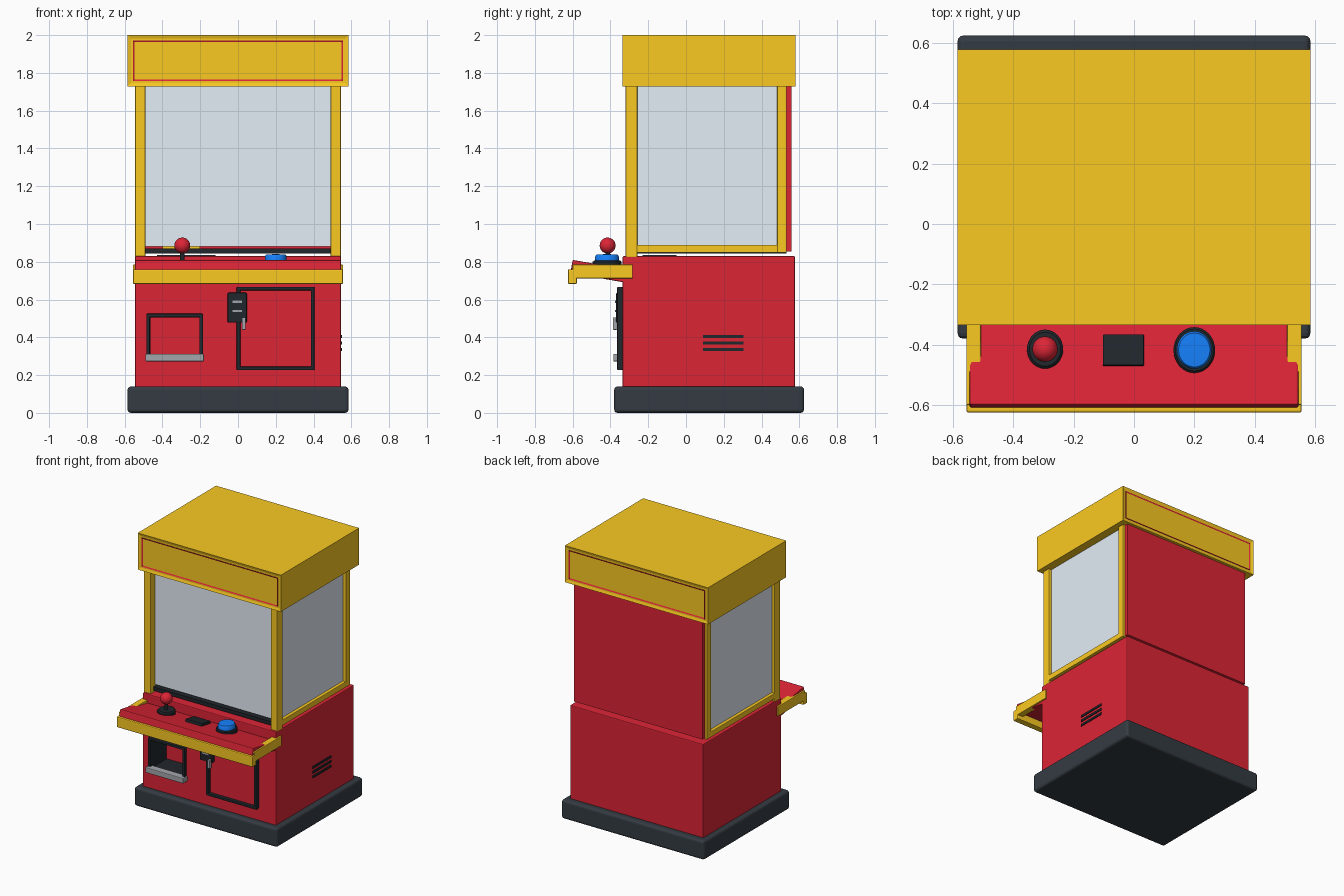
import bpy, bmesh, math

if "Cube" in bpy.data.objects:
    bpy.data.objects.remove(bpy.data.objects["Cube"])


def material(name, rgb):
    m = bpy.data.materials.new(name)
    m.diffuse_color = (*rgb, 1)
    m.use_nodes = True
    m.node_tree.nodes["Principled BSDF"].inputs["Base Color"].default_value = m.diffuse_color
    return m


RED = material("red", (0.72, 0.018, 0.036))
YELLOW = material("yellow", (0.96, 0.59, 0.016))
DARK = material("dark", (0.015, 0.02, 0.025))
SLATE = material("slate", (0.034, 0.044, 0.055))
BLUE = material("blue", (0.008, 0.22, 0.98))
CHROME = material("chrome", (0.36, 0.38, 0.41))
GLASS = material("glass", (0.78, 0.86, 0.93))


def finish(name, bm, mat, bevel=0, segments=2):
    bmesh.ops.recalc_face_normals(bm, faces=bm.faces)
    me = bpy.data.meshes.new(name)
    bm.to_mesh(me)
    bm.free()
    ob = bpy.data.objects.new(name, me)
    bpy.context.collection.objects.link(ob)
    me.materials.append(mat)
    if bevel:
        mod = ob.modifiers.new("bevel", 'BEVEL')
        mod.width, mod.segments = bevel, segments
    return ob


def box(name, x, y, z, mat, bevel=0, segments=2, inset=0, depth=0):
    """Box from (min, max) ranges; inset recesses the front and back faces."""
    bm = bmesh.new()
    bmesh.ops.create_cube(bm, size=1)
    for v in bm.verts:
        for i, r in enumerate((x, y, z)):
            v.co[i] = r[0] if v.co[i] < 0 else r[1]
    if inset:
        bm.normal_update()
        ends = [f for f in bm.faces if abs(f.normal.y) > .9]
        bmesh.ops.inset_individual(bm, faces=ends, thickness=inset)
        for f in ends:
            bmesh.ops.translate(bm, verts=f.verts, vec=(0, -math.copysign(depth, f.normal.y), 0))
    return finish(name, bm, mat, bevel, segments)


def lathe(name, centre, profile, mat, stretch=1.0, steps=32):
    """Spin an (r, z) profile around a vertical axis."""
    bm = bmesh.new()
    vs = [bm.verts.new((r, 0, z)) for r, z in profile]
    edges = [bm.edges.new(p) for p in zip(vs, vs[1:])]
    bmesh.ops.spin(bm, geom=vs + edges, cent=(0, 0, 0), axis=(0, 0, 1),
                   angle=2 * math.pi, steps=steps)
    bmesh.ops.remove_doubles(bm, verts=bm.verts, dist=1e-5)
    for v in bm.verts:
        v.co.y *= stretch
    ob = finish(name, bm, mat)
    ob.location = (*centre, 0)
    bpy.ops.object.select_all(action='DESELECT')
    ob.select_set(True)
    bpy.context.view_layer.objects.active = ob
    bpy.ops.object.shade_smooth_by_angle(angle=math.radians(35))
    return ob


def prism(name, x, yz, mat, bevel=0):
    """Extrude a side profile along x."""
    bm = bmesh.new()
    face = bm.faces.new([bm.verts.new((x[0], y, z)) for y, z in yz])
    ext = bmesh.ops.extrude_face_region(bm, geom=[face])
    for v in ext["geom"]:
        if isinstance(v, bmesh.types.BMVert):
            v.co.x = x[1]
    return finish(name, bm, mat, bevel)


def frame(name, x, z, y, t, mat):
    """Rectangular frame of four bars, facing the front."""
    box(name + "_left", (x[0], x[0] + t), y, z, mat, .005)
    box(name + "_right", (x[1] - t, x[1]), y, z, mat, .005)
    box(name + "_top", (x[0], x[1]), y, (z[1] - t, z[1]), mat, .005)
    box(name + "_bottom", (x[0], x[1]), y, (z[0], z[0] + t), mat, .005)


# Plinth and lower cabinet with the prize opening cut out
box("plinth", (-.585, .585), (-.38, .625), (0, .14), SLATE, .018, 3)
cabinet = box("cabinet", (-.545, .545), (-.335, .577), (.135, .83), RED, .006)
cutter = box("prize_cutter", (-.47, -.20), (-.5, -.17), (.29, .51), RED)
cutter.hide_render = True
cutter.hide_viewport = True
cut = cabinet.modifiers.new("prize_hole", 'BOOLEAN')
cut.object, cut.operation, cut.solver = cutter, 'DIFFERENCE', 'EXACT'

# Prize door surround, floor and metal lip
frame("prize_frame", (-.485, -.185), (.28, .525), (-.36, -.33), .019, DARK)
box("prize_floor", (-.47, -.20), (-.335, -.17), (.285, .30), DARK)
box("prize_wall", (-.472, -.464), (-.335, -.17), (.29, .51), DARK)
box("prize_tray_lip", (-.49, -.18), (-.385, -.33), (.272, .312), CHROME, .005)

# Service door
frame("service_door_frame", (-.007, .405), (.226, .667), (-.365, -.33), .019, DARK)
box("service_door", (.008, .392), (-.341, -.33), (.24, .652), RED)

# Coin mechanism
box("coin_box", (-.055, .047), (-.37, -.33), (.478, .637), DARK, .006)
for i, z in enumerate((.54, .588)):
    box(f"coin_slot_{i}", (-.03, .022), (-.377, -.365), (z - .006, z + .006), CHROME)
box("coin_lever", (.02, .04), (-.387, -.365), (.44, .505), CHROME, .004)

# Side vents on the right wall
for z in (.335, .37, .405):
    box("vent_slat", (.54, .551), (.09, .305), (z - .008, z + .008), DARK)

# Glass chamber: posts, rails and side panes, mirrored
for s, side in ((-1, "left"), (1, "right")):
    def span(a, b):
        return tuple(sorted((s * a, s * b)))
    box(f"front_post_{side}", span(.49, .545), (-.32, -.258), (.825, 1.735), YELLOW, .004)
    box(f"rear_post_{side}", span(.49, .545), (.482, .532), (.848, 1.735), YELLOW, .004)
    box(f"side_rail_{side}", span(.49, .545), (-.26, .485), (.848, .89), YELLOW, .004)
    box(f"side_glass_{side}", span(.51, .522), (-.262, .486), (.885, 1.735), GLASS)
    # Control panel arms
    box(f"panel_arm_{side}", span(.508, .556), (-.60, -.282), (.712, .785), YELLOW, .004)
box("front_glass", (-.495, .495), (-.272, -.26), (.882, 1.735), GLASS)
box("back_panel", (-.526, .526), (.53, .558), (.855, 1.735), RED)
box("chamber_floor", (-.495, .495), (-.29, .532), (.843, .87), DARK)

# Prize chute
box("chute_plate", (-.43, -.12), (-.23, -.05), (.828, .837), SLATE)
for y in (-.23, -.06):
    box("chute_lip", (-.40, -.20), (y, y + .012), (.865, .886), YELLOW)
for x in (-.40, -.212):
    box("chute_side", (x, x + .012), (-.218, -.06), (.865, .886), YELLOW)

# Roof sign box with shallow recessed red panels front and back
box("sign_box", (-.585, .585), (-.335, .579), (1.729, 2), YELLOW, inset=.026, depth=.006)
for name, y in (("front_sign", (-.333, -.30)), ("back_sign", (.544, .577))):
    box(name, (-.556, .556), y, (1.758, 1.971), RED, inset=.014, depth=.005)

# Tilted control panel and yellow front bumper
prism("control_panel", (-.545, .545),
      [(-.60, .81), (-.30, .757), (-.312, .688), (-.612, .741)], RED, .006)
box("front_bumper", (-.556, .556), (-.625, -.578), (.682, .76), YELLOW, .006)

# Joystick
lathe("joystick_base", (-.295, -.415), [(0, .76), (.06, .76), (.06, .797), (.052, .805), (0, .805)], DARK, 1.08)
lathe("joystick_shaft", (-.295, -.415), [(0, .79), (.012, .79), (.012, .87), (0, .87)], DARK, 1, 16)
ball = [(.042 * math.sin(math.pi * i / 16), .886 - .042 * math.cos(math.pi * i / 16)) for i in range(17)]
lathe("joystick_ball", (-.295, -.415), ball, RED)

# Big button and display plate
lathe("button_ring", (.2, -.418), [(0, .76), (.069, .76), (.069, .8), (.063, .806), (0, .806)], DARK, 1.1)
lathe("button", (.2, -.418), [(0, .80), (.058, .80), (.058, .828), (.052, .838), (0, .841)], BLUE, 1.08)
prism("display_plate", (-.103, .033),
      [(-.468, .806), (-.366, .788), (-.372, .755), (-.474, .773)], DARK, .003)
